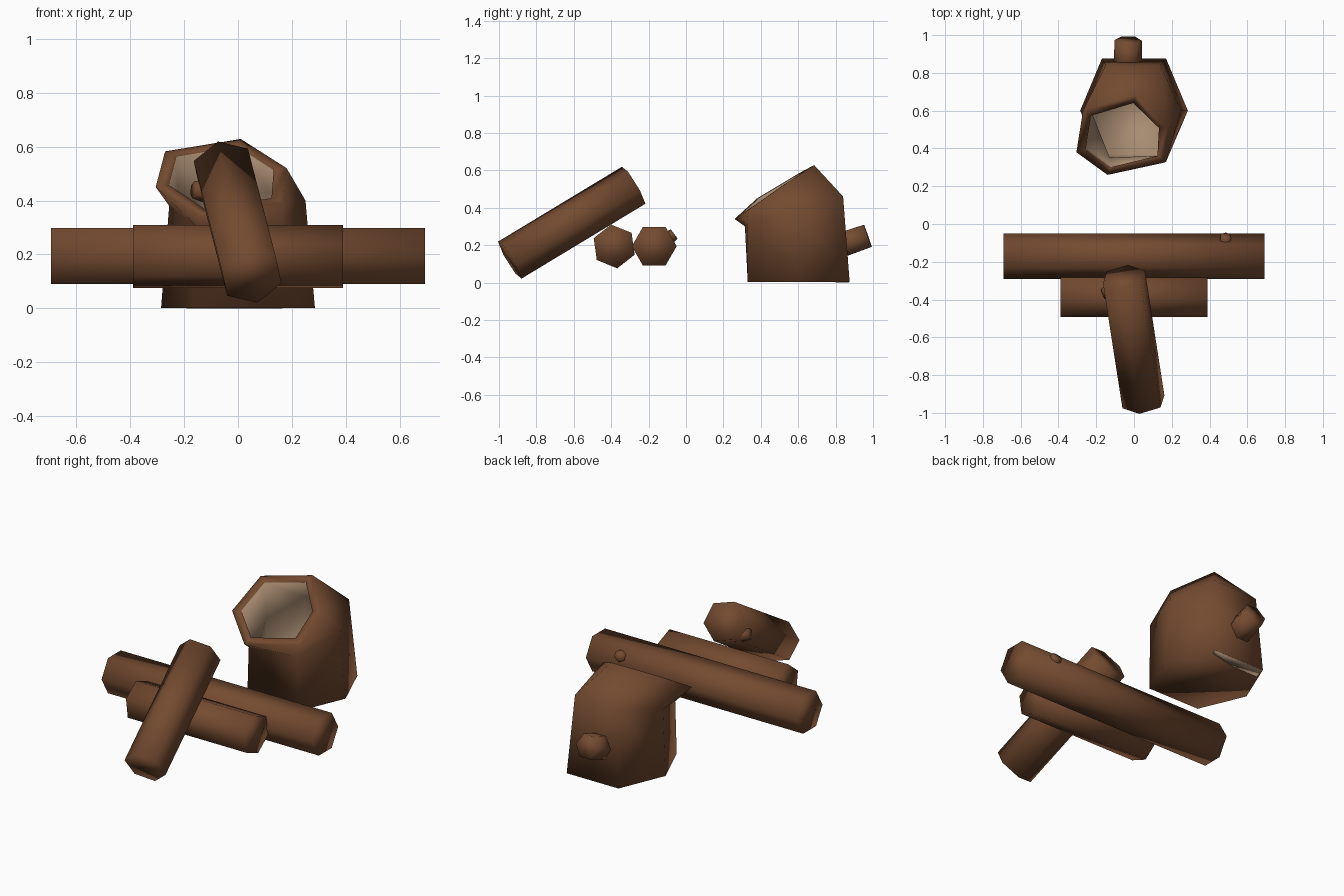
import bpy, bmesh, math
from mathutils import Vector

if "Cube" in bpy.data.objects:
    bpy.data.objects.remove(bpy.data.objects["Cube"])


def material(name, rgb):
    m = bpy.data.materials.new(name)
    m.diffuse_color = (*rgb, 1)
    m.use_nodes = True
    m.node_tree.nodes["Principled BSDF"].inputs["Base Color"].default_value = m.diffuse_color
    return m


bark = material("brown_bark", (0.175, 0.07, 0.03))
wood = material("pale_wood", (0.39, 0.26, 0.165))


def finish(bm, name, mats):
    bmesh.ops.recalc_face_normals(bm, faces=bm.faces)
    for f in bm.faces:
        f.smooth = True
    me = bpy.data.meshes.new(name)
    bm.to_mesh(me)
    bm.free()
    for m in mats:
        me.materials.append(m)
    ob = bpy.data.objects.new(name, me)
    bpy.context.collection.objects.link(ob)
    return ob


def loft(bm, rings, first_pale=99):
    """Bridge rings of points; the last strips and end cap may be pale wood."""
    vs = [[bm.verts.new(p) for p in r] for r in rings]
    n = len(vs[0])
    for k, (lo, hi) in enumerate(zip(vs, vs[1:])):
        for i in range(n):
            j = (i + 1) % n
            # the hollow runs back down, so its diagonals are flipped to match
            if k >= first_pale:
                tris = (lo[i], lo[j], hi[j]), (lo[i], hi[j], hi[i])
            else:
                tris = (lo[i], lo[j], hi[i]), (lo[j], hi[j], hi[i])
            for t in tris:
                bm.faces.new(t).material_index = int(k >= first_pale)
    bm.faces.new(vs[0][::-1])
    bm.faces.new(vs[-1]).material_index = int(first_pale < 99)


def log(name, a, b, r0, r1=None, sides=6, turn=0.0):
    """Prism from a to b; turn rotates the corners, 0 = corner pointing up."""
    a, b = Vector(a), Vector(b)
    axis = (b - a).normalized()
    side = axis.cross(Vector((0, 0, 1))).normalized()
    up = side.cross(axis)
    rings = []
    for c, r in ((a, r0), (b, r1 or r0)):
        ring = []
        for i in range(sides):
            t = math.radians(turn) + 2 * math.pi * i / sides
            ring.append(c + r * (up * math.cos(t) + side * math.sin(t)))
        rings.append(ring)
    bm = bmesh.new()
    loft(bm, rings)
    return finish(bm, name, [bark])


# Logs and their twig stubs
log("long_log", (-0.692, -0.17, 0.194), (0.692, -0.17, 0.194), 0.12, turn=30)
log("long_log_stub", (0.485, -0.11, 0.225), (0.485, -0.063, 0.26), 0.04, 0.03)
log("short_log", (-0.389, -0.384, 0.193), (0.389, -0.384, 0.193), 0.118, turn=8)
log("leaning_log", (0.05, -0.942, 0.12), (-0.053, -0.28, 0.52), 0.119, turn=-15)
log("leaning_log_stub", (-0.09, -0.34, 0.43), (-0.165, -0.37, 0.44), 0.05, 0.032)

# Hollow stump: base, shoulder and slanted rim (right corner first, anticlockwise)
base = [(0.285, 0.6), (0.17, 0.875), (-0.17, 0.875),
        (-0.285, 0.6), (-0.17, 0.33), (0.17, 0.33)]
shoulder = [(0.25, 0.6, 0.40), (0.14, 0.84, 0.46), (-0.15, 0.84, 0.45),
            (-0.255, 0.58, 0.38), (-0.15, 0.315, 0.30), (0.16, 0.325, 0.32)]
rim = [(0.18, 0.52, 0.52), (0.01, 0.685, 0.628), (-0.27, 0.60, 0.582),
       (-0.305, 0.38, 0.45), (-0.14, 0.26, 0.34), (0.17, 0.335, 0.39)]
centre = sum((Vector(p) for p in rim), Vector()) / 6
mouth = [centre.lerp(Vector(p), 0.8) for p in rim]
inner = [(x * 0.86, 0.58 + (y - 0.58) * 0.86, z - 0.03) for x, y, z in shoulder]
floor = [(x * 0.86, 0.6 + (y - 0.6) * 0.86, 0.03) for x, y in base]
bm = bmesh.new()
loft(bm, [[(x, y, 0.002) for x, y in base], shoulder, rim, mouth, inner, floor],
     first_pale=3)
finish(bm, "hollow_stump", [bark, wood])

# Pale wood showing along the back of the underside
bm = bmesh.new()
patch = [(0.165, 0.872), (-0.168, 0.872), (-0.19, 0.80), (-0.02, 0.80), (0.15, 0.84)]
loft(bm, [[(x, y, z) for x, y in patch] for z in (0.0, 0.003)], first_pale=0)
ob = finish(bm, "underside_wood", [wood])
for f in ob.data.polygons:
    f.material_index = 0

# Broken branch on the back of the stump
log("stump_branch", (-0.035, 0.80, 0.19), (-0.03, 0.972, 0.25), 0.076, 0.072, turn=30)
